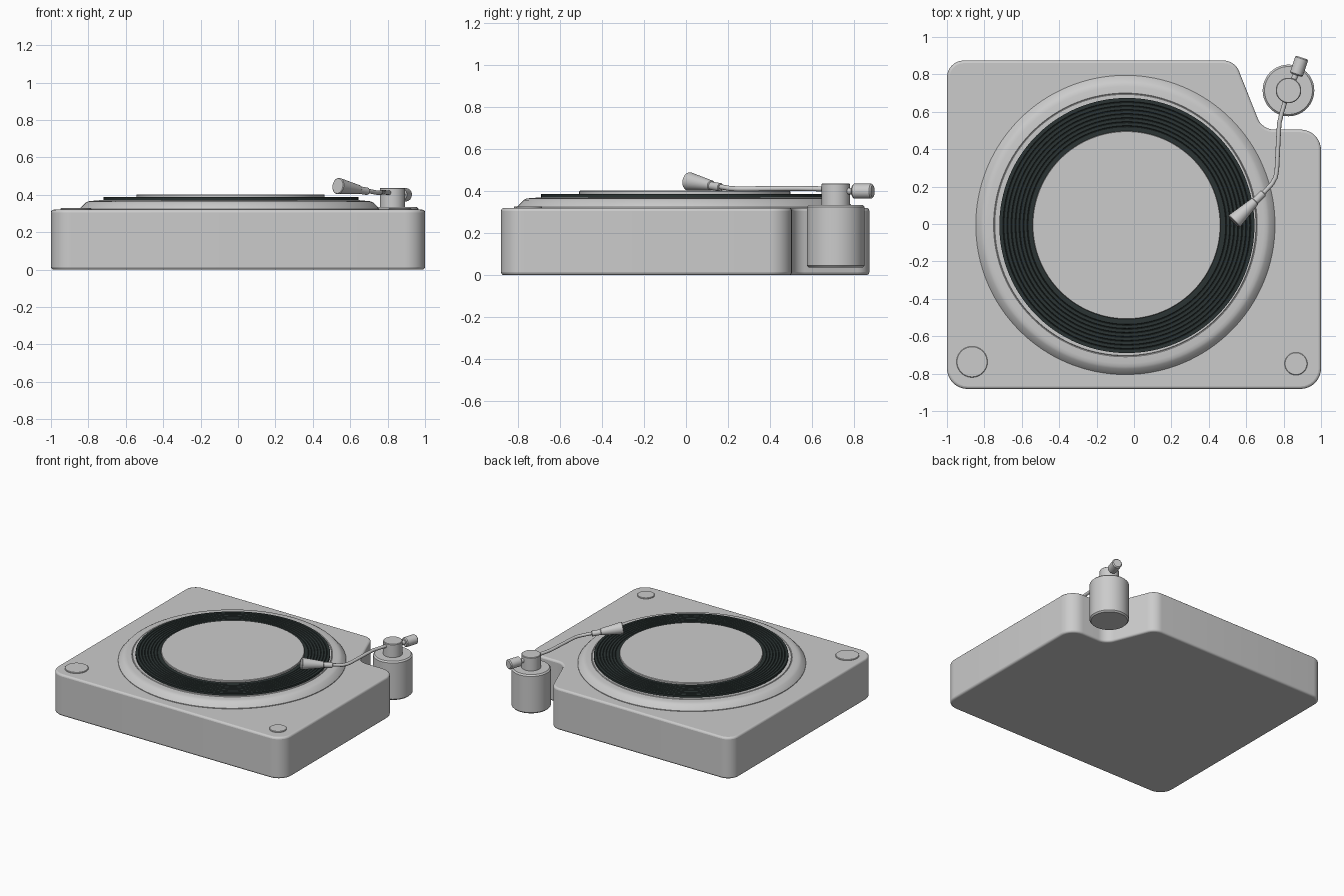
import bpy, bmesh, math
from mathutils import Vector

if "Cube" in bpy.data.objects:
    bpy.data.objects.remove(bpy.data.objects["Cube"])


def material(name, rgb):
    m = bpy.data.materials.new(name)
    m.diffuse_color = (*rgb, 1)
    m.use_nodes = True
    m.node_tree.nodes["Principled BSDF"].inputs["Base Color"].default_value = m.diffuse_color
    return m


GREY = material("light grey", (0.6, 0.6, 0.6))
DARK = material("dark vinyl", (0.024, 0.034, 0.033))


def finish(name, bm, mat, angle=35):
    bmesh.ops.recalc_face_normals(bm, faces=bm.faces[:])
    me = bpy.data.meshes.new(name)
    bm.to_mesh(me)
    bm.free()
    me.materials.append(mat)
    ob = bpy.data.objects.new(name, me)
    bpy.context.collection.objects.link(ob)
    bpy.ops.object.select_all(action='DESELECT')
    ob.select_set(True)
    bpy.context.view_layer.objects.active = ob
    bpy.ops.object.shade_smooth_by_angle(angle=math.radians(angle))
    return ob


def lathe(name, profile, origin, mat, axis=(0, 0, 1), sides=64, angle=35):
    """Revolve (radius, height) points about an axis; ends are capped."""
    bm = bmesh.new()
    rot = Vector((0, 0, 1)).rotation_difference(Vector(axis))
    rings = []
    for r, h in profile:
        rings.append([bm.verts.new(Vector(origin) + rot @ Vector(
            (r * math.cos(t), r * math.sin(t), h)))
            for t in (2 * math.pi * i / sides for i in range(sides))])
    for a, b in zip(rings, rings[1:]):
        for i in range(sides):
            j = (i + 1) % sides
            bm.faces.new((a[i], a[j], b[j], b[i]))
    bm.faces.new(rings[0])
    bm.faces.new(rings[-1])
    return finish(name, bm, mat, angle)


def rod(name, start, end, r0, r1, mat, b=0.005, sides=32):
    """Slightly bevelled cylinder or cone between two points."""
    a, e = Vector(start), Vector(end)
    n = (e - a).length
    return lathe(name, [(r0 - b, 0), (r0, b), (r1, n - b), (r1 - b, n)],
                 a, mat, (e - a).normalized(), sides)


def fillet(corners, steps=8):
    """Round the corners (x, y, radius) of a polygon with arcs."""
    out = []
    for i, (x, y, r) in enumerate(corners):
        p = Vector((x, y))
        u = (Vector(corners[i - 1][:2]) - p).normalized()
        v = (Vector(corners[(i + 1) % len(corners)][:2]) - p).normalized()
        half = u.angle(v) / 2
        c = p + (u + v).normalized() * r / math.sin(half)
        s = p + u * r / math.tan(half) - c
        e = p + v * r / math.tan(half) - c
        for k in range(steps + 1):
            t = k / steps
            w = math.pi - 2 * half
            d = (s * math.sin((1 - t) * w) + e * math.sin(t * w)) / math.sin(w)
            out.append(c + d)
    return out


# Plinth with the rear right corner cut away
outline = fillet([(-1, 0.874, 0.09), (-1, -0.882, 0.11), (1, -0.882, 0.11),
                  (1, 0.505, 0.11), (0.685, 0.505, 0.095), (0.539, 0.874, 0.09)])
bm = bmesh.new()
face = bm.faces.new([bm.verts.new((p.x, p.y, 0)) for p in outline])
ext = bmesh.ops.extrude_face_region(bm, geom=[face])
bmesh.ops.translate(bm, vec=(0, 0, 0.32),
                    verts=[g for g in ext["geom"] if isinstance(g, bmesh.types.BMVert)])
plinth = finish("plinth", bm, GREY)
bev = plinth.modifiers.new("edge rounding", 'BEVEL')
bev.width = 0.014
bev.segments = 3
bev.limit_method = 'ANGLE'
bev.angle_limit = math.radians(50)

# Platter with sloping rim
lathe("platter", [(0.8, 0.31), (0.8, 0.325), (0.792, 0.335), (0.77, 0.357),
                  (0.757, 0.364), (0.74, 0.367), (0.705, 0.369),
                  (0.701, 0.366), (0.698, 0.371), (0.66, 0.371)],
      (-0.046, -0.005, 0), GREY, sides=128)

# Record with narrow concentric grooves
profile = [(0.682, 0.37), (0.682, 0.387)]
for k in range(7):
    r = 0.66 - k * 0.0215
    profile += [(r + 0.003, 0.387), (r, 0.383), (r - 0.003, 0.387)]
profile += [(0.5, 0.387), (0.5, 0.38)]
lathe("record", profile, (-0.038, -0.008, 0), DARK, sides=128, angle=20)

# Centre disc on the record
lathe("centre_disc", [(0.503, 0.375), (0.503, 0.398), (0.5, 0.402)],
      (-0.04, -0.006, 0), GREY, sides=128)

# Flat control buttons at the front corners
for name, x, y, r in (("left_button", -0.866, -0.737, 0.083),
                      ("right_button", 0.866, -0.747, 0.061)):
    lathe(name, [(r, 0.31), (r, 0.325), (r - 0.003, 0.328)], (x, y, 0), GREY)

# Tonearm tower and pivot
PX, PY = 0.826, 0.714
rod("arm_tower", (PX, PY, 0.035), (PX, PY, 0.335), 0.138, 0.138, GREY, 0.01, 64)
rod("arm_pivot", (PX, PY, 0.33), (PX, PY, 0.437), 0.068, 0.068, GREY, 0.004, 48)

# Counterweight and its stub
rod("weight_stub", (PX, PY, 0.4), (0.875, 0.82, 0.4), 0.016, 0.016, GREY, 0.002)
rod("counterweight", (0.867, 0.796, 0.4), (0.898, 0.89, 0.4), 0.036, 0.036, GREY, 0.007)

# Bent arm tube
curve = bpy.data.curves.new("arm_tube", 'CURVE')
curve.dimensions = '3D'
curve.bevel_depth = 0.012
curve.bevel_resolution = 4
curve.use_fill_caps = True
path = [(PX, PY, 0.41), (0.79, 0.595, 0.412), (0.777, 0.54, 0.413), (0.773, 0.48, 0.413),
        (0.764, 0.29, 0.411), (0.757, 0.25, 0.411), (0.738, 0.215, 0.412),
        (0.67, 0.142, 0.425)]
sp = curve.splines.new('POLY')
sp.points.add(len(path) - 1)
for pt, co in zip(sp.points, path):
    pt.co = (*co, 1)
sp.use_smooth = True
curve.materials.append(GREY)
tube = bpy.data.objects.new("arm_tube", curve)
bpy.context.collection.objects.link(tube)

# Tapered head and collar
rod("head_collar", (0.62, 0.095, 0.43), (0.692, 0.166, 0.418), 0.02, 0.02, GREY, 0.003)
rod("arm_head", (0.533, 0.012, 0.447), (0.648, 0.122, 0.427), 0.044, 0.024, GREY, 0.004)
